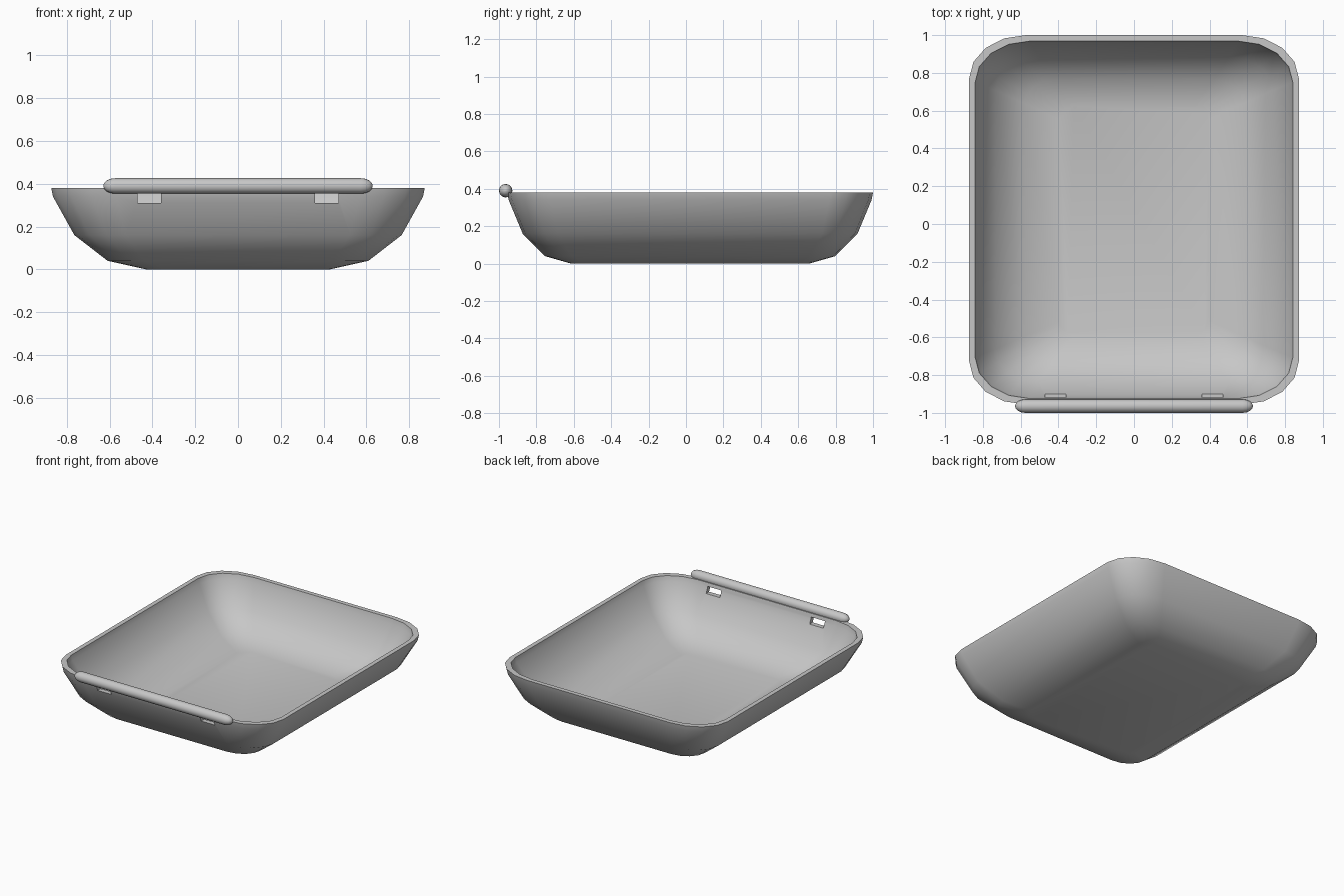
import bpy, bmesh
from math import sin, cos, pi, radians

cube = bpy.data.objects.get("Cube")
if cube:
    bpy.data.objects.remove(cube, do_unlink=True)

grey = bpy.data.materials.new("light grey")
grey.use_nodes = True
colour = (0.57, 0.57, 0.57, 1)
grey.diffuse_color = colour
grey.node_tree.nodes["Principled BSDF"].inputs["Base Color"].default_value = colour


def loft(name, rings):
    """Skin a list of equal rings and cap both ends."""
    bm = bmesh.new()
    loops = [[bm.verts.new(p) for p in ring] for ring in rings]
    n = len(loops[0])
    for a, b in zip(loops, loops[1:]):
        for i in range(n):
            j = (i + 1) % n
            bm.faces.new((a[i], a[j], b[j], b[i]))
    bm.faces.new(loops[0])
    bm.faces.new(loops[-1])
    bmesh.ops.recalc_face_normals(bm, faces=bm.faces)
    mesh = bpy.data.meshes.new(name)
    bm.to_mesh(mesh)
    bm.free()
    mesh.materials.append(grey)
    obj = bpy.data.objects.new(name, mesh)
    bpy.context.collection.objects.link(obj)
    return obj


def activate(obj):
    bpy.ops.object.select_all(action='DESELECT')
    obj.select_set(True)
    bpy.context.view_layer.objects.active = obj


def rounded_ring(hx, hy, rx, ry, z, steps=4):
    """Rectangle with elliptical corners."""
    ring = []
    for k, (sx, sy) in enumerate([(1, 1), (-1, 1), (-1, -1), (1, -1)]):
        for s in range(steps + 1):
            a = (k + s / steps) * pi / 2
            ring.append((sx * (hx - rx) + rx * cos(a),
                         0.022 + sy * (hy - ry) + ry * sin(a), z))
    return ring


# Tray: outer wall from base to rim, then inner wall down to the floor
profile = [  # half width, half depth, corner x, corner y, height
    (0.43, 0.635, 0.09, 0.08, 0.0),
    (0.61, 0.775, 0.17, 0.14, 0.04),
    (0.765, 0.895, 0.24, 0.19, 0.16),
    (0.865, 0.97, 0.295, 0.225, 0.34),
    (0.873, 0.978, 0.30, 0.23, 0.38),
]
wall = 0.032
outer = [rounded_ring(*p) for p in profile]
inner = []
for hx, hy, rx, ry, z in reversed(profile):
    drop = 0.03 * (1 - z / 0.38)
    inner.append(rounded_ring(hx - wall, hy - wall, rx - 0.012, ry - 0.012, z + drop))
tray = loft("tray", outer + inner)

# Two slots through the front wall
for x in (-0.415, 0.415):
    bpy.ops.mesh.primitive_cube_add(size=1, location=(x, -0.93, 0.333))
    cutter = bpy.context.object
    cutter.name = "slot_cutter"
    cutter.scale = (0.11, 0.2, 0.045)
    cutter.hide_render = True
    cutter.data.materials.append(grey)
    activate(tray)
    cut = tray.modifiers.new("slot", 'BOOLEAN')
    cut.operation = 'DIFFERENCE'
    cut.solver = 'EXACT'
    cut.object = cutter
    bpy.ops.object.modifier_apply(modifier=cut.name)
    bpy.data.objects.remove(cutter, do_unlink=True)

# Round-ended hinge bar along the front rim
radius, half, cap = 0.036, 0.63, 0.055
stations = []
for side in (-1, 1):
    angles = [radians(a) for a in (85, 65, 45, 22, 0)]
    ends = [(side * (half - cap + cap * sin(a)), radius * cos(a)) for a in angles]
    stations += ends if side < 0 else ends[::-1]
bar = loft("hinge_bar", [
    [(x, -0.964 + r * cos(2 * pi * i / 16), 0.39 + r * sin(2 * pi * i / 16))
     for i in range(16)] for x, r in stations])

for obj in (tray, bar):
    activate(obj)
    bpy.ops.object.shade_smooth_by_angle(angle=radians(35))
